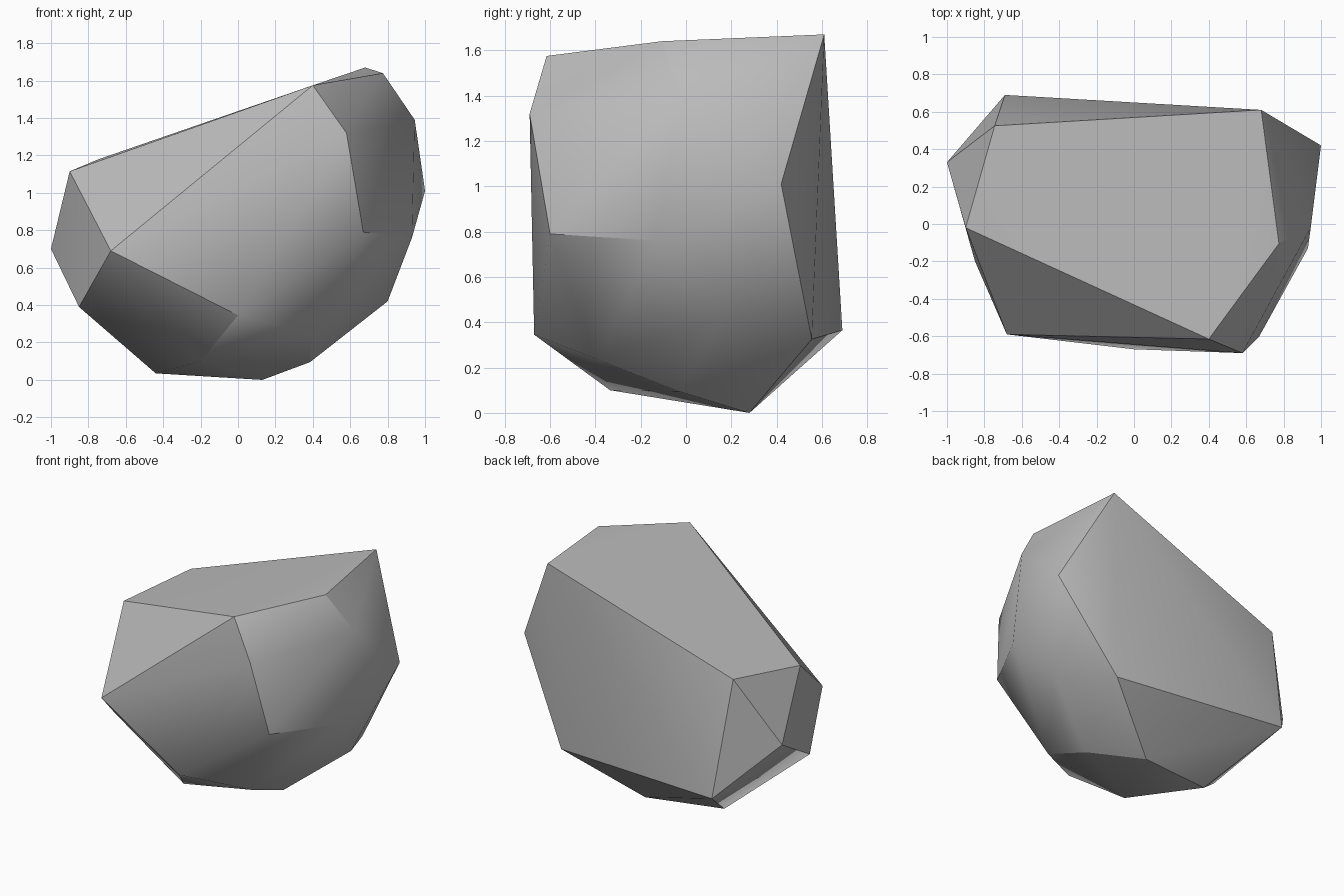
import bpy
import bmesh
import math

# Remove the default object
default_cube = bpy.data.objects.get("Cube")
if default_cube:
    bpy.data.objects.remove(default_cube, do_unlink=True)


def make_material(name, value):
    material = bpy.data.materials.new(name)
    colour = (value, value, value, 1)
    material.use_nodes = True
    material.diffuse_color = colour
    shader = next(n for n in material.node_tree.nodes if n.type == 'BSDF_PRINCIPLED')
    shader.inputs["Base Color"].default_value = colour
    shader.inputs["Roughness"].default_value = 0.9
    return material


def hull_object(name, corners, material, sharp_angle):
    """Wrap the corner points in a faceted convex shell."""
    bm = bmesh.new()
    for corner in corners:
        bm.verts.new(corner)
    hull = bmesh.ops.convex_hull(bm, input=bm.verts[:])
    inside = [e for e in hull["geom_interior"] if isinstance(e, bmesh.types.BMVert)]
    bmesh.ops.delete(bm, geom=inside, context='VERTS')
    # Join the triangles that lie in one facet
    bmesh.ops.dissolve_limit(bm, angle_limit=math.radians(1),
                             verts=[], edges=bm.edges[:])
    bmesh.ops.recalc_face_normals(bm, faces=bm.faces[:])
    mesh = bpy.data.meshes.new(name)
    bm.to_mesh(mesh)
    bm.free()
    mesh.materials.append(material)
    obj = bpy.data.objects.new(name, mesh)
    bpy.context.collection.objects.link(obj)
    bpy.ops.object.select_all(action='DESELECT')
    obj.select_set(True)
    bpy.context.view_layer.objects.active = obj
    bpy.ops.object.shade_smooth_by_angle(angle=math.radians(sharp_angle))
    return obj


# Corners of the sloping top facet
top_facet = [
    (.40, -.615, 1.575), (.775, -.105, 1.64), (.68, .61, 1.67),
    (-.745, .525, 1.18), (-.90, -.02, 1.115),
]

# Corners around the sides
left_side = [
    (.945, -.02, 1.39), (1, .42, 1.01), (.58, -.69, 1.32),
    (.67, -.60, .79), (.93, -.13, .76), (.80, .15, .42), (.61, .555, .325),
]
right_side = [
    (-.68, -.59, .69), (-1, .33, .70), (-.85, -.20, .39), (-.69, .69, .365),
]

# Corners of the rounded underside
underside = [
    (0, -.67, .345), (.40, -.40, .24), (-.20, -.335, .10),
    (.385, -.03, .095), (-.44, .19, .035), (.13, .28, 0),
]

stone_grey = make_material("stone grey", .5)
hull_object("rock", top_facet + left_side + right_side + underside, stone_grey, 30)
